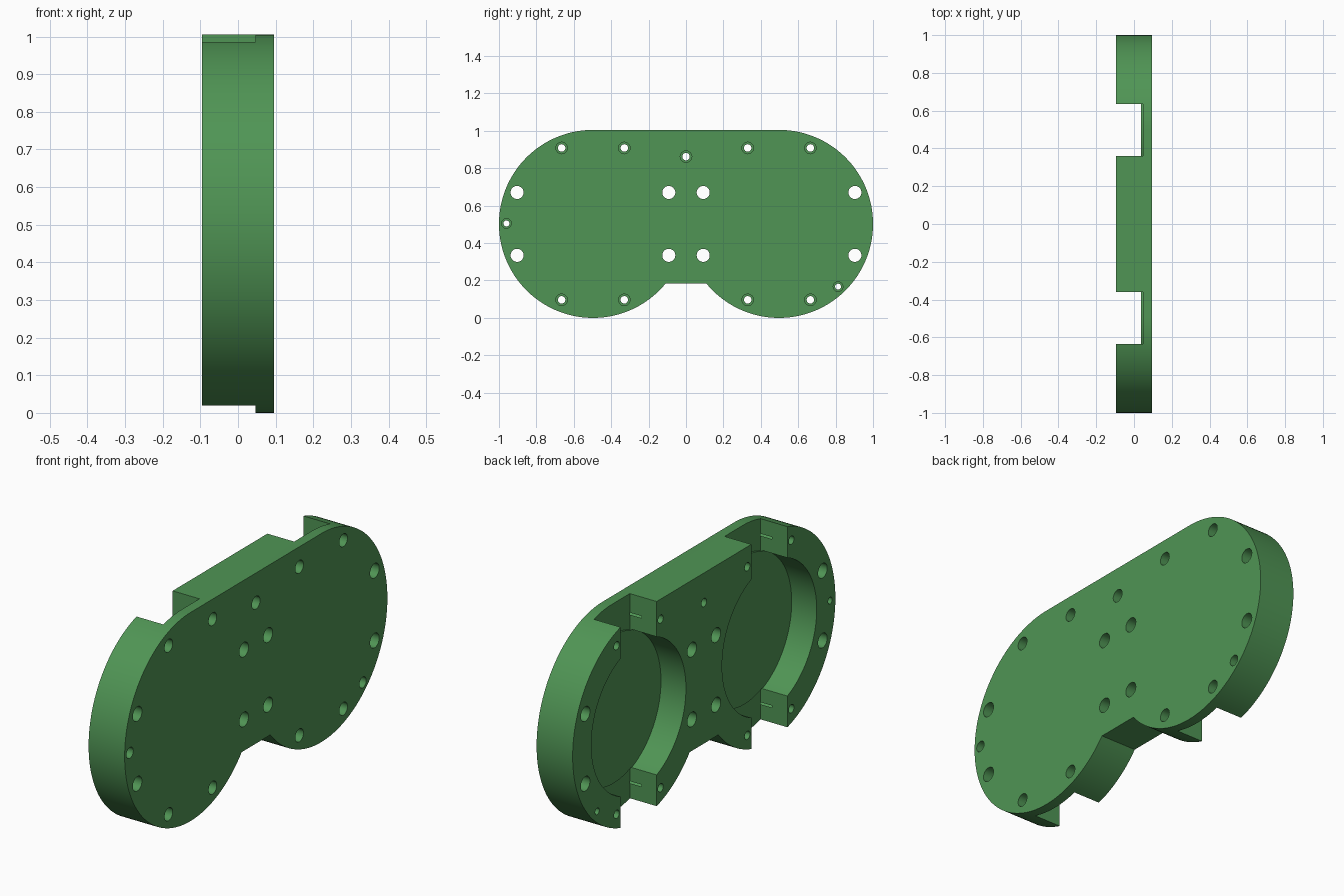
import bpy, bmesh
from math import sin, cos, pi, asin, sqrt

if "Cube" in bpy.data.objects:
    bpy.data.objects.remove(bpy.data.objects["Cube"])

R, CY, CZ = 0.5025, 0.4975, 0.5025      # lobe radius and centre
X0, X1 = -0.096, 0.096                  # plate thickness
PR = 0.36                               # pocket radius
SLOT = 0.137                            # half width of the slots


def arc(cy, cz, r, a0, a1, n):
    return [(cy + r * cos(a0 + (a1 - a0) * i / n), cz + r * sin(a0 + (a1 - a0) * i / n))
            for i in range(n + 1)]


def circle(cy, cz, r, n=32):
    return arc(cy, cz, r, 0, 2 * pi, n)[:-1]


def prisms(name, profiles, x0, x1):
    """Extrude closed (y, z) profiles from x0 to x1 in one object."""
    bm = bmesh.new()
    for pts in profiles:
        a = [bm.verts.new((x0, y, z)) for y, z in pts]
        b = [bm.verts.new((x1, y, z)) for y, z in pts]
        bm.faces.new(a[::-1])
        bm.faces.new(b)
        for i in range(len(pts)):
            j = (i + 1) % len(pts)
            bm.faces.new((a[i], a[j], b[j], b[i]))
    bmesh.ops.recalc_face_normals(bm, faces=bm.faces)
    me = bpy.data.meshes.new(name)
    bm.to_mesh(me)
    bm.free()
    ob = bpy.data.objects.new(name, me)
    bpy.context.collection.objects.link(ob)
    return ob


def cut(body, profiles, x0, x1):
    cutter = prisms("cutter", profiles, x0, x1)
    cutter.hide_render = True
    mod = body.modifiers.new("cut", 'BOOLEAN')
    mod.operation, mod.solver, mod.object = 'DIFFERENCE', 'EXACT', cutter
    bpy.context.view_layer.objects.active = body
    bpy.ops.object.modifier_apply(modifier=mod.name)
    bpy.data.objects.remove(cutter)


# Two-lobed plate with a flat bridge at the bottom
a = -pi + asin(sqrt(1 - (0.388 / R) ** 2))
right = arc(CY, CZ, R, a, pi / 2, 96)
housing = prisms("housing_plate", [right + [(-y, z) for y, z in right[::-1]]], X0, X1)

# Round pockets open to the back
cut(housing, [circle(s * CY, CZ, PR, 96) for s in (-1, 1)], -0.2, 0.037)

# Slots above and below each pocket, slightly deeper, ending on the pocket floor's rim
rs = PR - 0.004
t = asin(SLOT / rs)
slots = []
for s in (-1, 1):
    for v in (-1, 1):
        inner = arc(s * CY, CZ, rs, v * (pi / 2 - t), v * (pi / 2 + t), 20)
        slots.append(inner + [(s * CY - SLOT, CZ + v * 0.7), (s * CY + SLOT, CZ + v * 0.7)])
cut(housing, slots, -0.2, 0.047)

# Plain through holes, four around each pocket
cut(housing, [circle(s * y, CZ + v * 0.168, 0.035)
              for s in (-1, 1) for y in (0.092, 0.903) for v in (-1, 1)], -0.2, 0.2)

# Stepped screw holes along the top and bottom, plus two small pin holes
screws = [(s * y, CZ + v * 0.406) for s in (-1, 1) for y in (0.33, 0.665) for v in (-1, 1)]
screws.append((0, 0.862))
pins = [(-0.96, 0.505), (0.813, 0.167)]
cut(housing, [circle(y, z, 0.02) for y, z in screws]
    + [circle(y, z, 0.016) for y, z in pins], -0.2, 0.2)
cut(housing, [circle(y, z, 0.031) for y, z in screws]
    + [circle(y, z, 0.026) for y, z in pins], X1 - 0.11, 0.2)

# Green finish, smooth curves with sharp edges
mat = bpy.data.materials.new("green")
mat.diffuse_color = (0.08, 0.30, 0.09, 1)
mat.use_nodes = True
mat.node_tree.nodes["Principled BSDF"].inputs["Base Color"].default_value = mat.diffuse_color
housing.data.materials.clear()
housing.data.materials.append(mat)
for p in housing.data.polygons:
    p.material_index = 0
housing.select_set(True)
bpy.context.view_layer.objects.active = housing
bpy.ops.object.shade_smooth_by_angle(angle=0.52)
